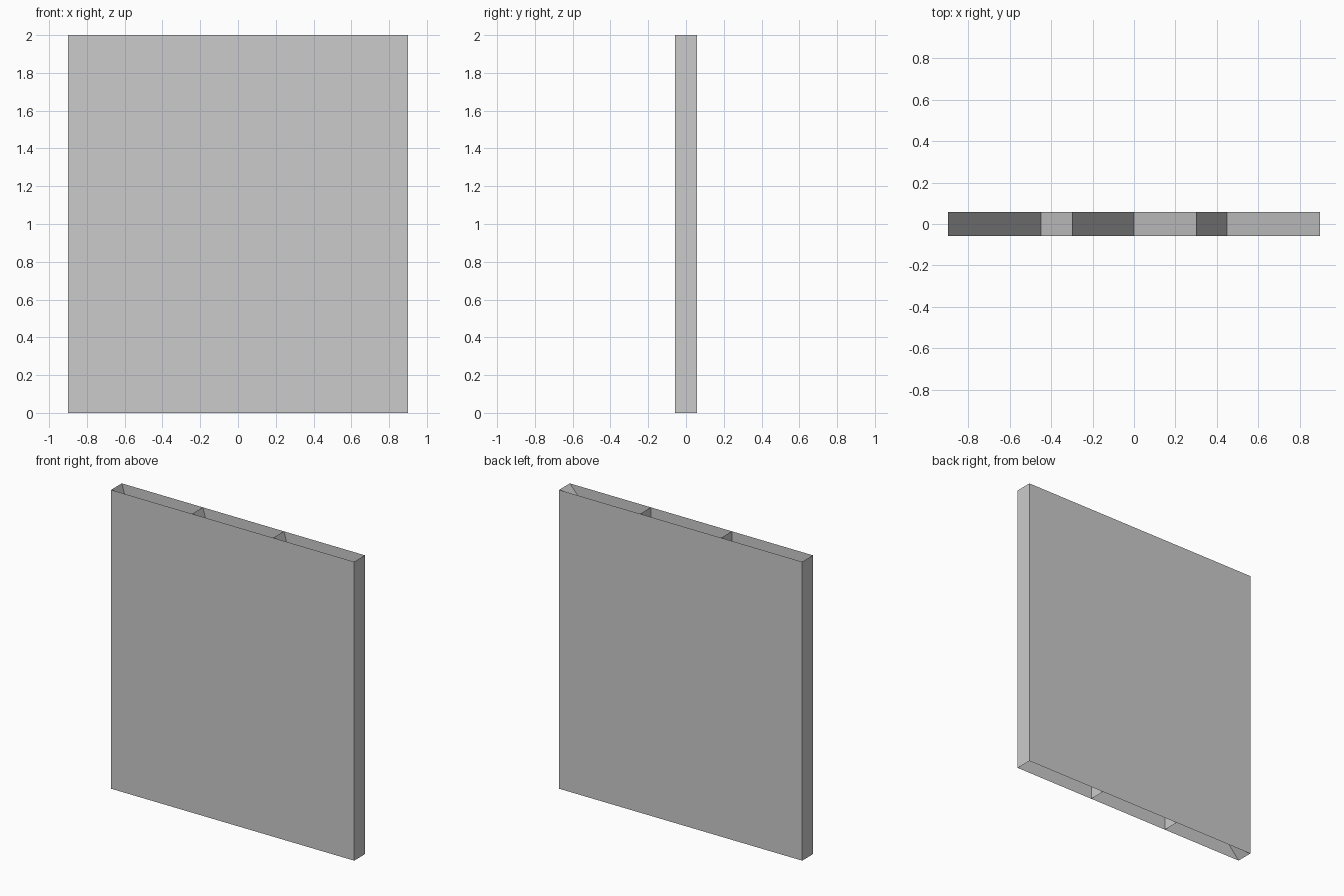
import bpy

if "Cube" in bpy.data.objects:
    bpy.data.objects.remove(bpy.data.objects["Cube"])

W, D, H = 0.9, 0.057, 2.0   # half width, half depth, height
CELLS = 3
STEP = 2 * W / CELLS


def sheet(name, corners):
    """Thin four-cornered sheet."""
    mesh = bpy.data.meshes.new(name)
    mesh.from_pydata(corners, [], [(0, 1, 2, 3)])
    obj = bpy.data.objects.new(name, mesh)
    bpy.context.collection.objects.link(obj)
    return obj


def web(name, x_bottom, x_top):
    """Sheet spanning the depth, from x_bottom at the floor to x_top at the top."""
    return sheet(name, [(x_bottom, -D, 0), (x_bottom, D, 0),
                        (x_top, D, H), (x_top, -D, H)])


# front and back skins; the top and bottom stay open
sheet("front_skin", [(-W, -D, 0), (W, -D, 0), (W, -D, H), (-W, -D, H)])
sheet("back_skin", [(W, D, 0), (-W, D, 0), (-W, D, H), (W, D, H)])

# end walls and upright dividers
for i in range(CELLS + 1):
    x = -W + i * STEP
    web("end_wall" if i in (0, CELLS) else "divider", x, x)

# one falling brace in each cell
for i in range(CELLS):
    x = -W + i * STEP
    web("cell_brace", x + STEP, x)

# long brace rising across the whole panel
web("long_brace", -W, W)
